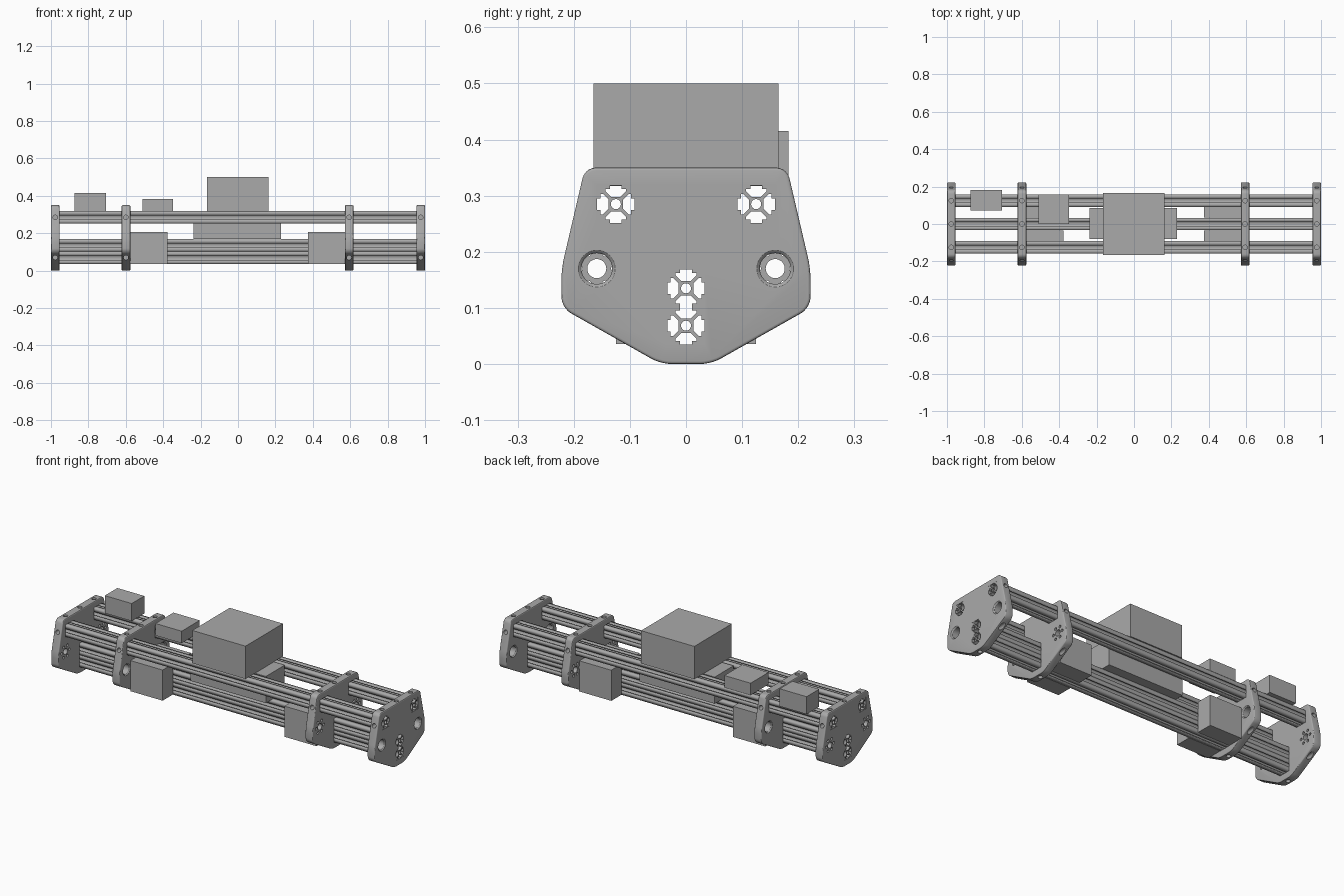
import bpy, bmesh
from math import pi, cos, sin
from mathutils import Matrix, Vector

default = bpy.data.objects.get("Cube")
if default:
    bpy.data.objects.remove(default, do_unlink=True)

# One grey material for the whole frame
grey = bpy.data.materials.new("machined_grey")
grey.use_nodes = True
colour = (0.4, 0.4, 0.4, 1)
grey.diffuse_color = colour
grey.node_tree.nodes["Principled BSDF"].inputs["Base Color"].default_value = colour

THICK = 0.046
HALF = 0.0333          # half width of one rail cell


def finish(bm, name, smooth=False):
    bmesh.ops.recalc_face_normals(bm, faces=bm.faces)
    mesh = bpy.data.meshes.new(name)
    bm.to_mesh(mesh)
    bm.free()
    mesh.materials.append(grey)
    obj = bpy.data.objects.new(name, mesh)
    bpy.context.collection.objects.link(obj)
    if smooth:
        shade(obj)
    return obj


def shade(obj):
    bpy.ops.object.select_all(action='DESELECT')
    obj.select_set(True)
    bpy.context.view_layer.objects.active = obj
    bpy.ops.object.shade_smooth_by_angle(angle=pi / 6)


def add_box(bm, lo, hi):
    lo, hi = Vector(lo), Vector(hi)
    size = hi - lo
    bmesh.ops.create_cube(bm, size=1, matrix=Matrix.Translation((lo + hi) / 2)
                          @ Matrix.Diagonal((*size, 1)))


def box(name, lo, hi):
    bm = bmesh.new()
    add_box(bm, lo, hi)
    return finish(bm, name)


def add_rod(bm, start, end, radius, segments=20, radius_end=None):
    start, end = Vector(start), Vector(end)
    d = end - start
    rot = d.to_track_quat('Z', 'Y').to_matrix().to_4x4()
    bmesh.ops.create_cone(bm, cap_ends=True, segments=segments, radius1=radius,
                          radius2=radius if radius_end is None else radius_end,
                          depth=d.length, matrix=Matrix.Translation((start + end) / 2) @ rot)


def add_lathe(bm, centre, profile, segments=32):
    # closed turned solid around the x axis
    rings = [[bm.verts.new(centre + Vector((x, r * cos(a), r * sin(a))))
              for a in (2 * pi * i / segments for i in range(segments))] for x, r in profile]
    for a, b in zip(rings, rings[1:]):
        for i in range(segments):
            j = (i + 1) % segments
            bm.faces.new((a[i], a[j], b[j], b[i]))
    bm.faces.new(rings[0])
    bm.faces.new(rings[-1])


# Slotted rails: extruded cross-sections with a bored core
QUARTER = [(.39, .25), (.69, .55), (.82, .55), (.82, .31), (1, .31), (1, 1),
           (.31, 1), (.31, .82), (.55, .82), (.55, .69), (.25, .39)]


def rail(name, y, z):
    curve = bpy.data.curves.new(name, 'CURVE')
    curve.dimensions = '2D'
    curve.fill_mode = 'BOTH'
    curve.extrude = 0.999
    outline = []
    for k in range(4):
        for u, v in QUARTER:
            for _ in range(k):
                u, v = -v, u
            outline.append((u * HALF, v * HALF))
    bore = [(0.009 * cos(pi * i / 8), 0.009 * sin(pi * i / 8)) for i in range(16)]
    for pts in (outline, bore):
        spline = curve.splines.new('POLY')
        spline.points.add(len(pts) - 1)
        for p, (u, v) in zip(spline.points, pts):
            p.co = (u, v, 0, 1)
        spline.use_cyclic_u = True
    temp = bpy.data.objects.new(name, curve)
    bpy.context.collection.objects.link(temp)
    bpy.context.view_layer.update()
    mesh = bpy.data.meshes.new_from_object(
        temp.evaluated_get(bpy.context.evaluated_depsgraph_get()))
    bpy.data.objects.remove(temp, do_unlink=True)
    # local xyz becomes world yzx
    turn = Matrix(((0, 0, 1, 0), (1, 0, 0, y), (0, 1, 0, z), (0, 0, 0, 1)))
    bm = bmesh.new()
    bm.from_mesh(mesh)
    bm.transform(turn)
    bmesh.ops.remove_doubles(bm, verts=bm.verts, dist=1e-5)
    finish(bm, name)


rail("front_top_rail", -0.125, 0.285)
rail("back_top_rail", 0.125, 0.285)
rail("lower_rail_bottom_cell", 0, 0.035 + HALF)
rail("lower_rail_top_cell", 0, 0.035 + 3 * HALF)


# Cross plates: rounded outline, softened rim, cut for rails, shafts and screws
def plate(name, x, bolt_circle):
    half = [(.045, 0), (.222, .10), (.222, .17), (.18, .35)]
    outline = half + [(-y, z) for y, z in reversed(half)]
    bm = bmesh.new()
    face = bm.faces.new([bm.verts.new((x - THICK / 2, y, z)) for y, z in outline])
    ext = bmesh.ops.extrude_face_region(bm, geom=[face])
    bmesh.ops.translate(bm, vec=(THICK, 0, 0),
                        verts=[v for v in ext['geom'] if isinstance(v, bmesh.types.BMVert)])
    bmesh.ops.recalc_face_normals(bm, faces=bm.faces)
    corners = [e for e in bm.edges if abs(e.verts[0].co.x - e.verts[1].co.x) > 0.01]
    bmesh.ops.bevel(bm, geom=corners, offset=0.019, segments=5, profile=0.5, affect='EDGES')
    rim = [e for e in bm.edges if abs(e.verts[0].co.x - e.verts[1].co.x) < 0.001]
    bmesh.ops.bevel(bm, geom=rim, offset=0.005, segments=3, profile=0.5, affect='EDGES')
    obj = finish(bm, name)

    cut = bmesh.new()
    x0, x1 = x - THICK, x + THICK
    for y, z, h in ((-.125, .285, HALF), (.125, .285, HALF), (0, .1016, 2 * HALF)):
        add_box(cut, (x0, y - HALF, z - h), (x1, y + HALF, z + h))
    t = THICK / 2
    for side in (-1, 1):
        centre = Vector((x, 0.159 * side, 0.17))
        if bolt_circle:
            add_rod(cut, (x0, *centre.yz), (x1, *centre.yz), 0.017, 28)
            for i in range(6):
                a = pi * i / 3
                y, z = centre.y + 0.033 * cos(a), centre.z + 0.033 * sin(a)
                add_rod(cut, (x0, y, z), (x1, y, z), 0.0075, 14)
        else:
            flare = [(t + .01, .033), (t, .033), (t - .002, .030), (t - .006, .0275)]
            add_lathe(cut, centre, flare + [(-u, r) for u, r in reversed(flare)])
        # screw holes in the rim
        add_rod(cut, (x, .125 * side, .326), (x, .125 * side, .4), 0.012)
        add_rod(cut, (x, .165 * side, .285), (x, .3 * side, .285), 0.012)
        add_rod(cut, (x, .05 * side, .07), (x, .3 * side, .07), 0.012)
    add_rod(cut, (x, 0, .25), (x, 0, .4), 0.012)
    add_rod(cut, (x, 0, -.1), (x, 0, .028), 0.012)
    cutter = finish(cut, name + "_cutter")
    cutter.hide_render = True
    mod = obj.modifiers.new("cutouts", 'BOOLEAN')
    mod.operation = 'DIFFERENCE'
    mod.solver = 'EXACT'
    mod.object = cutter
    bpy.ops.object.select_all(action='DESELECT')
    obj.select_set(True)
    bpy.context.view_layer.objects.active = obj
    bpy.ops.object.modifier_apply(modifier=mod.name)
    bpy.data.objects.remove(cutter, do_unlink=True)
    shade(obj)


plate("right_end_plate", -0.977, True)
plate("right_inner_plate", -0.599, False)
plate("left_inner_plate", 0.594, True)
plate("left_end_plate", 0.977, False)

# Four drive motors beside the lower rail
for end, x0, x1 in (("right", -.577, -.378), ("left", .374, .572)):
    box(end + "_front_motor", (x0, -.125, .036), (x1, -.0335, .207))
    box(end + "_back_motor", (x0, .0335, .036), (x1, .125, .207))

# Equipment boxes
box("battery", (-.237, -.081, .168), (.229, .085, .317))
box("main_housing", (-.167, -.165, .317), (.162, .165, .5))
box("right_back_module", (-.873, .072, .317), (-.707, .183, .415))
box("centre_module", (-.51, 0, .317), (-.348, .159, .384))
